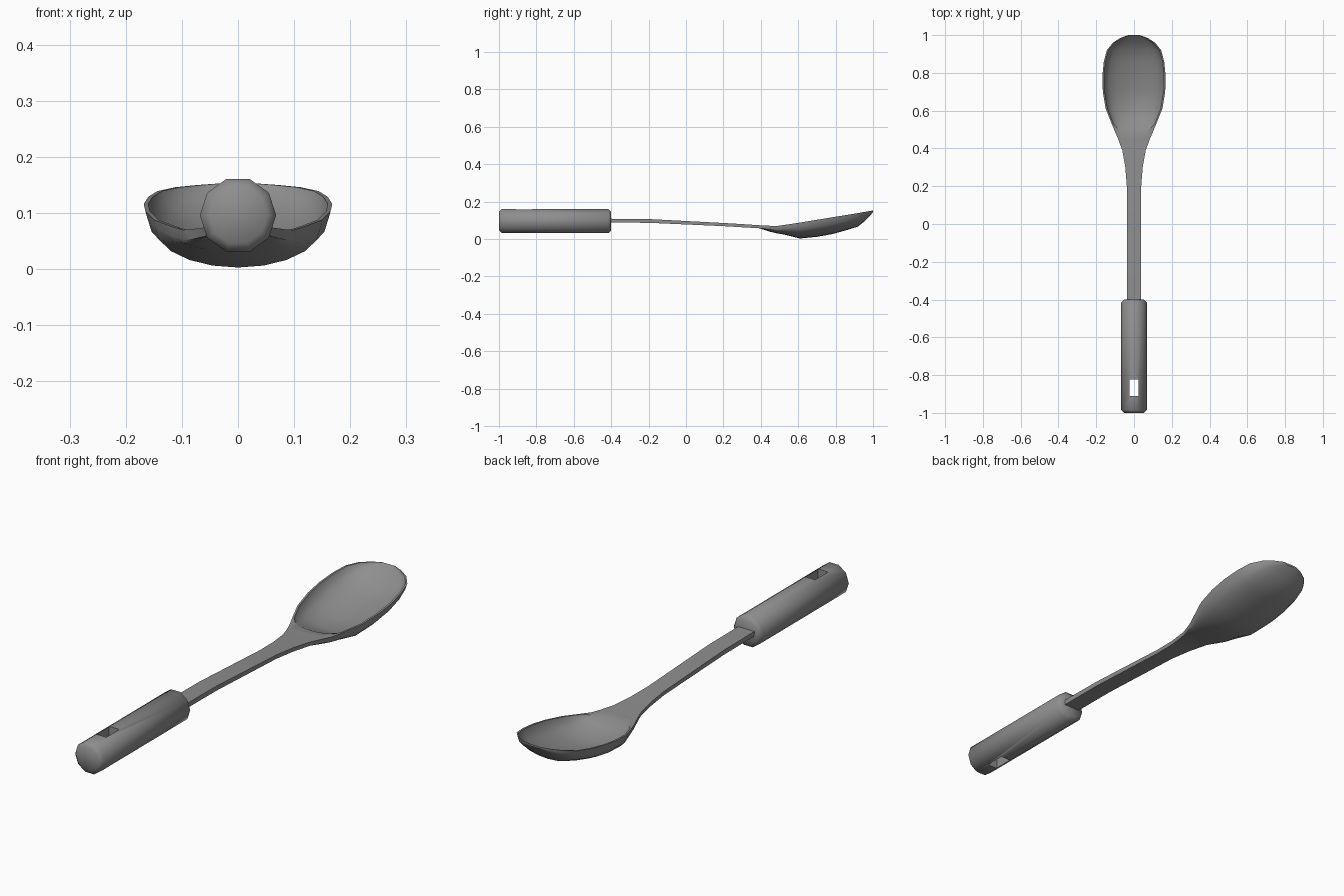
import bpy, bmesh
from math import sin, cos, pi, radians

cube = bpy.data.objects.get("Cube")
if cube:
    bpy.data.objects.remove(cube)

grey = bpy.data.materials.new("mid_grey")
grey.use_nodes = True
colour = (0.27, 0.27, 0.27, 1)
grey.diffuse_color = colour
grey.node_tree.nodes["Principled BSDF"].inputs["Base Color"].default_value = colour


def loft(name, rings):
    """Skin closed rings of equal length and cap both ends."""
    bm = bmesh.new()
    rows = [[bm.verts.new(p) for p in ring] for ring in rings]
    for a, b in zip(rows, rows[1:]):
        for i in range(len(a)):
            j = (i + 1) % len(a)
            bm.faces.new((a[i], a[j], b[j], b[i]))
    bm.faces.new(rows[0])
    bm.faces.new(rows[-1])
    bmesh.ops.recalc_face_normals(bm, faces=bm.faces)
    mesh = bpy.data.meshes.new(name)
    bm.to_mesh(mesh)
    bm.free()
    obj = bpy.data.objects.new(name, mesh)
    bpy.context.collection.objects.link(obj)
    mesh.materials.append(grey)
    return obj


def smooth(obj, angle):
    bpy.ops.object.select_all(action='DESELECT')
    obj.select_set(True)
    bpy.context.view_layer.objects.active = obj
    bpy.ops.object.shade_smooth_by_angle(angle=radians(angle))


# Ten-sided grip with chamfered ends
def decagon(y, r):
    return [(r * cos(k * pi / 5), y, 0.096 + r * sin(k * pi / 5)) for k in range(10)]


grip = loft("grip", [decagon(y, r) for y, r in
                     ((-1, 0.052), (-0.985, 0.068), (-0.415, 0.068), (-0.4, 0.052))])

# Hanging slot cut through the grip
bpy.ops.mesh.primitive_cube_add(size=1, location=(0, -0.867, 0.096))
cutter = bpy.context.object
cutter.name = "slot_cutter"
cutter.scale = (0.046, 0.086, 0.3)
cutter.hide_render = True
cut = grip.modifiers.new("slot", 'BOOLEAN')
cut.operation = 'DIFFERENCE'
cut.solver = 'EXACT'
cut.object = cutter
bpy.context.view_layer.objects.active = grip
bpy.ops.object.modifier_apply(modifier=cut.name)
bpy.data.objects.remove(cutter)
smooth(grip, 50)

# Stem and bowl: y, half width, rim height, edge thickness, outer depth, inner depth
stations = [
    (-0.45, 0.038, 0.109, 0.021, 0, 0),
    (-0.2, 0.038, 0.107, 0.020, 0, 0),
    (0.2, 0.038, 0.086, 0.017, 0, 0),
    (0.3, 0.046, 0.080, 0.017, 0, 0),
    (0.39, 0.062, 0.074, 0.016, 0, 0),
    (0.45, 0.084, 0.071, 0.018, 0.014, 0),
    (0.485, 0.099, 0.070, 0.018, 0.021, 0),
    (0.53, 0.118, 0.076, 0.017, 0.036, 0.028),
    (0.61, 0.150, 0.088, 0.015, 0.070, 0.066),
    (0.70, 0.165, 0.103, 0.012, 0.079, 0.074),
    (0.78, 0.168, 0.116, 0.010, 0.080, 0.073),
    (0.86, 0.160, 0.129, 0.008, 0.073, 0.065),
    (0.92, 0.144, 0.139, 0.007, 0.065, 0.053),
    (0.96, 0.112, 0.146, 0.006, 0.040, 0.030),
    (0.985, 0.072, 0.150, 0.005, 0.020, 0.012),
    (1.0, 0.030, 0.153, 0.004, 0.004, 0),
]
STEPS = 10


def section(y, w, rim, edge, outer, inner):
    arc = [k * pi / STEPS for k in range(STEPS + 1)]
    lip = w - min(0.008, w * 0.15)
    bow = 0.025 if inner == 0 and 0.46 < y < 0.9 else 0
    top = [(-lip * cos(t), y + bow * cos(t) ** 2, rim - inner * sin(t)) for t in arc]
    under = [(w * 0.98 * cos(t), y, rim - edge - outer * sin(t)) for t in arc]
    return [(-w, y, rim)] + top + [(w, y, rim)] + under


spoon = loft("stem_and_bowl", [section(*s) for s in stations])
smooth(spoon, 30)
